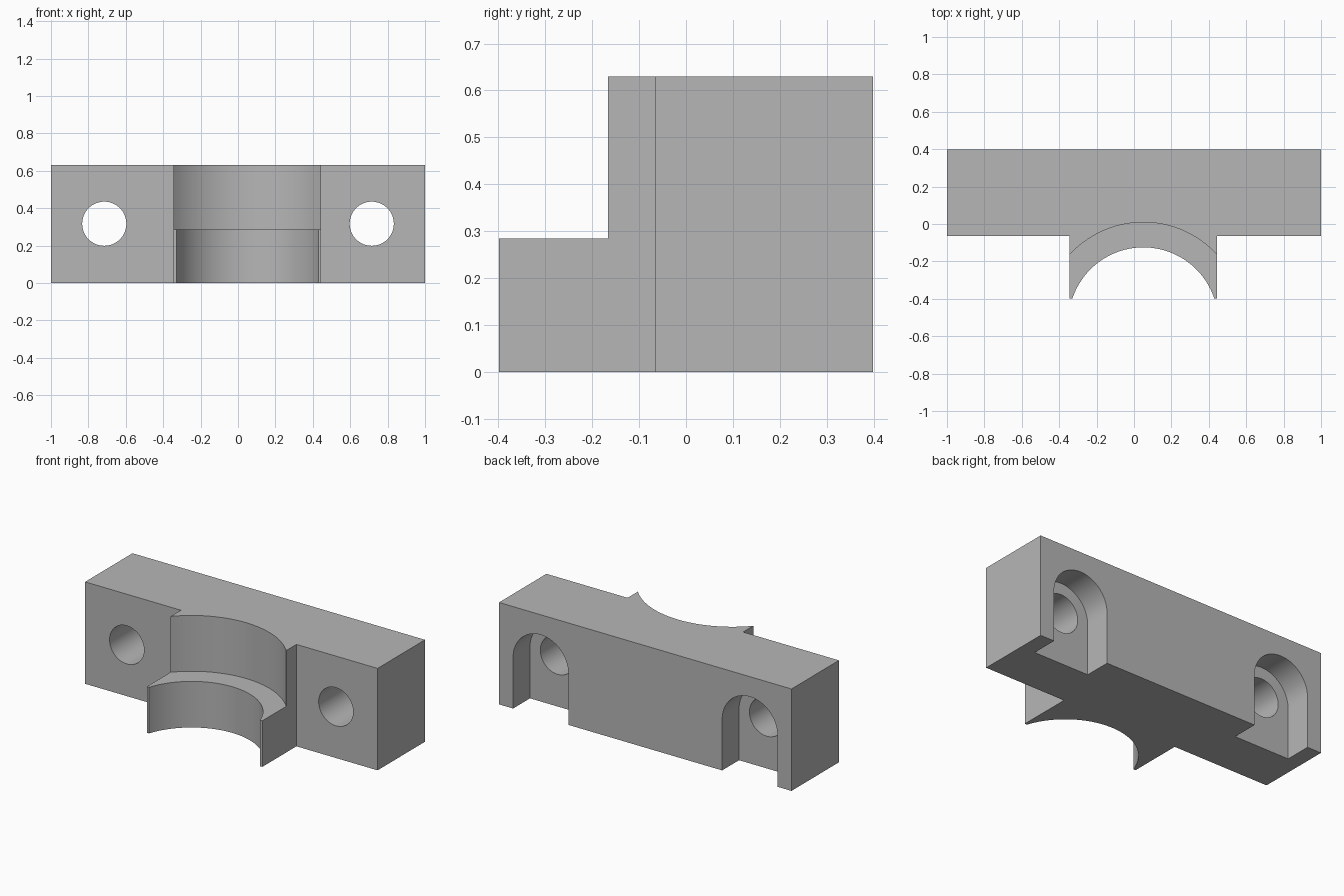
import bpy
import bmesh
from math import pi, sin, cos
from mathutils import Matrix, Vector

cube = bpy.data.objects.get("Cube")
if cube:
    bpy.data.objects.remove(cube, do_unlink=True)

HEIGHT, STEP_Z = 0.63, 0.285
BACK, FACE, FRONT = 0.398, -0.065, -0.398
BOSS_X, BOSS_HALF = 0.05, 0.395
SADDLE_Y = -0.525
BOLT_X, BOLT_Z = 0.715, 0.317

grey = bpy.data.materials.new("plain_grey")
grey.use_nodes = True
colour = (0.47, 0.47, 0.47, 1)
grey.diffuse_color = colour
grey.node_tree.nodes["Principled BSDF"].inputs["Base Color"].default_value = colour


def prism(name, outline, start, end, upright=True):
    """Extrude an outline along z, or an x-z outline along y."""
    bm = bmesh.new()
    place = (lambda a, b: (a, b, start)) if upright else (lambda a, b: (a, start, b))
    face = bm.faces.new([bm.verts.new(place(a, b)) for a, b in outline])
    extruded = bmesh.ops.extrude_face_region(bm, geom=[face])
    shift = Vector((0, 0, end - start)) if upright else Vector((0, end - start, 0))
    bmesh.ops.translate(bm, vec=shift,
                        verts=[v for v in extruded["geom"] if isinstance(v, bmesh.types.BMVert)])
    bmesh.ops.recalc_face_normals(bm, faces=bm.faces)
    mesh = bpy.data.meshes.new(name)
    bm.to_mesh(mesh)
    bm.free()
    mesh.materials.append(grey)
    obj = bpy.data.objects.new(name, mesh)
    bpy.context.collection.objects.link(obj)
    return obj


def arc(x, y, radius, turn, steps):
    return [(x + radius * cos(turn * i / steps), y + radius * sin(turn * i / steps))
            for i in range(steps + (turn < 2 * pi))]


def circle(x, y, radius, steps=64):
    return arc(x, y, radius, 2 * pi, steps)


# Bar with the central boss
left, right = BOSS_X - BOSS_HALF, BOSS_X + BOSS_HALF
clamp = prism("clamp_block", [(-1, BACK), (-1, FACE), (left, FACE), (left, FRONT),
                              (right, FRONT), (right, FACE), (1, FACE), (1, BACK)], 0, HEIGHT)

# Stepped saddle: narrow below, wide above
cutters = [prism("lower_saddle_cutter", circle(BOSS_X, SADDLE_Y, 0.40, 128), -0.1, HEIGHT + 0.1),
           prism("upper_saddle_cutter", circle(BOSS_X, SADDLE_Y, 0.534, 128), STEP_Z, HEIGHT + 0.1)]

# Bolt holes, and arched nut slots open at the bottom of the back
for side in (-1, 1):
    x = side * BOLT_X
    cutters.append(prism("bolt_hole_cutter", circle(x, BOLT_Z, 0.118), -0.3, 0.6, False))
    slot = arc(x, BOLT_Z, 0.189, pi, 32) + [(x - 0.189, -0.1), (x + 0.189, -0.1)]
    cutters.append(prism("nut_slot_cutter", slot, BACK - 0.165, 0.6, False))

for cutter in cutters:
    cutter.hide_render = True
    cut = clamp.modifiers.new(cutter.name, "BOOLEAN")
    cut.operation = "DIFFERENCE"
    cut.solver = "EXACT"
    cut.object = cutter

bpy.context.view_layer.update()
shaped = bpy.data.meshes.new_from_object(clamp.evaluated_get(bpy.context.evaluated_depsgraph_get()))
clamp.modifiers.clear()
clamp.data = shaped
for cutter in cutters:
    bpy.data.objects.remove(cutter, do_unlink=True)

bpy.ops.object.select_all(action="DESELECT")
clamp.select_set(True)
bpy.context.view_layer.objects.active = clamp
bpy.ops.object.shade_smooth_by_angle(angle=pi / 6)
